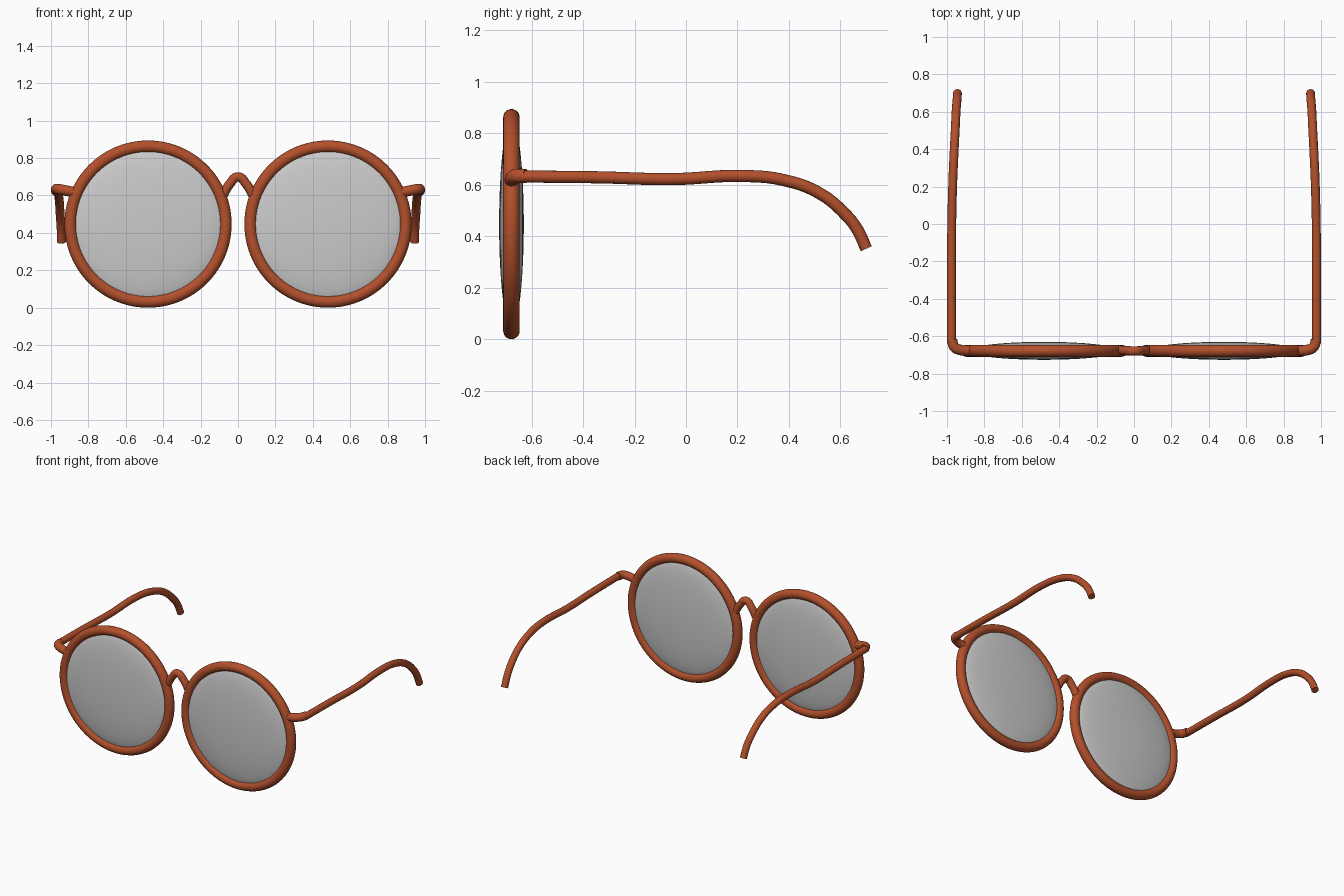
import bpy
from math import radians, pi

if "Cube" in bpy.data.objects:
    bpy.data.objects.remove(bpy.data.objects["Cube"])

FRONT_Y = -0.678   # plane of the rims
LENS_Z = 0.447     # height of the lens centres

red = bpy.data.materials.new("frame_red")
red.diffuse_color = (0.45, 0.08, 0.025, 1)
red.use_nodes = True
red.node_tree.nodes["Principled BSDF"].inputs["Base Color"].default_value = red.diffuse_color


def tube(name, points, radius):
    """Round tube with flat end caps along a smooth path."""
    curve = bpy.data.curves.new(name, 'CURVE')
    curve.dimensions = '3D'
    curve.bevel_depth = radius
    curve.bevel_resolution = 6
    curve.resolution_u = 10
    curve.use_fill_caps = True
    spline = curve.splines.new('BEZIER')
    spline.bezier_points.add(len(points) - 1)
    for bp, co in zip(spline.bezier_points, points):
        bp.co = co
        bp.handle_left_type = bp.handle_right_type = 'AUTO'
    obj = bpy.data.objects.new(name, curve)
    bpy.context.collection.objects.link(obj)
    bpy.ops.object.select_all(action='DESELECT')
    obj.select_set(True)
    bpy.context.view_layer.objects.active = obj
    bpy.ops.object.convert(target='MESH')
    obj = bpy.context.object
    obj.name = name
    obj.data.materials.clear()
    obj.data.materials.append(red)
    bpy.ops.object.shade_smooth_by_angle(angle=radians(40))
    return obj


for side, s in (("left", 1), ("right", -1)):
    # Round rim
    bpy.ops.mesh.primitive_torus_add(
        major_radius=0.415, minor_radius=0.032, major_segments=96, minor_segments=24,
        location=(s * 0.481, FRONT_Y, LENS_Z), rotation=(pi / 2, 0, 0))
    rim = bpy.context.object
    rim.name = side + "_rim"
    rim.data.materials.append(red)
    bpy.ops.object.shade_smooth()

    # Domed lens: flattened sphere
    bpy.ops.mesh.primitive_uv_sphere_add(
        segments=64, ring_count=32, radius=1,
        location=(s * 0.481, FRONT_Y, LENS_Z), rotation=(pi / 2, 0, 0))
    lens = bpy.context.object
    lens.name = side + "_lens"
    lens.scale = (0.405, 0.405, 0.048)
    bpy.ops.object.shade_smooth()

    # End piece curling back from the rim to the hinge
    tube(side + "_end_piece", [
        (s * 0.875, -0.677, 0.617), (s * 0.925, -0.674, 0.627),
        (s * 0.960, -0.658, 0.634), (s * 0.973, -0.622, 0.634)], 0.028)

    # Temple arm with drooping ear hook
    tube(side + "_temple", [
        (s * 0.976, -0.640, 0.632), (s * 0.976, -0.35, 0.629),
        (s * 0.975, -0.05, 0.622), (s * 0.969, 0.22, 0.634),
        (s * 0.962, 0.38, 0.618), (s * 0.955, 0.52, 0.566),
        (s * 0.950, 0.62, 0.484), (s * 0.946, 0.665, 0.427),
        (s * 0.944, 0.700, 0.352)], 0.0235)

# Arched nose bridge
tube("bridge", [
    (-0.078, -0.675, 0.605), (-0.045, -0.677, 0.660), (0, -0.679, 0.699),
    (0.045, -0.677, 0.660), (0.078, -0.675, 0.605)], 0.025)
